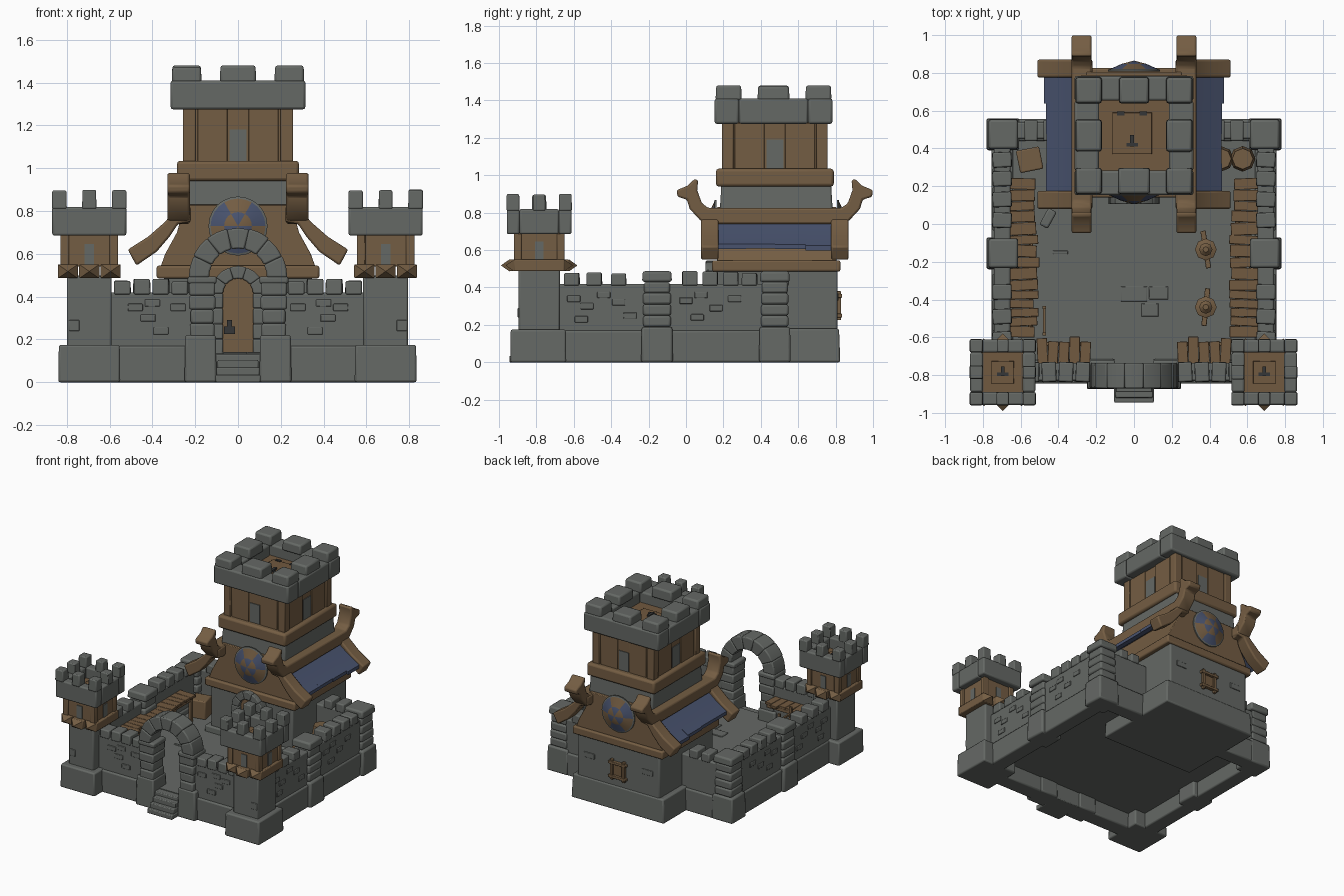
import bpy, bmesh, math, random
from mathutils import Matrix, Vector

if "Cube" in bpy.data.objects:
    bpy.data.objects.remove(bpy.data.objects["Cube"])
random.seed(4)

def material(name, c):
    m = bpy.data.materials.new(name)
    m.diffuse_color = (*c, 1)
    m.use_nodes = True
    m.node_tree.nodes["Principled BSDF"].inputs["Base Color"].default_value = m.diffuse_color
    return m
STONE = material("grey stone", (0.13, 0.14, 0.13))
WOOD = material("brown wood", (0.175, 0.11, 0.056))
PLANK = material("plank wood", (0.165, 0.10, 0.05))
BLUE = material("blue cloth", (0.065, 0.085, 0.155))
IRON = material("dark iron", (0.035, 0.037, 0.038))

def finish(name, bm, mats, bevel=0.01):
    bmesh.ops.recalc_face_normals(bm, faces=bm.faces)
    me = bpy.data.meshes.new(name)
    bm.to_mesh(me)
    bm.free()
    ob = bpy.data.objects.new(name, me)
    bpy.context.collection.objects.link(ob)
    for m in mats:
        me.materials.append(m)
    if bevel:
        mod = ob.modifiers.new("soft edges", 'BEVEL')
        mod.width, mod.segments, mod.limit_method = bevel, 2, 'ANGLE'
    bpy.ops.object.select_all(action='DESELECT')
    ob.select_set(True)
    bpy.context.view_layer.objects.active = ob
    bpy.ops.object.shade_smooth_by_angle(angle=math.radians(35))

def boxes(name, items, mat, bevel=0.01):
    """items: x0, x1, y0, y1, z0, z1, [turn about z, [top scale]]"""
    bm = bmesh.new()
    for it in items:
        x0, x1, y0, y1, z0, z1, turn, top = (*it, *(0, 1)[len(it) - 6:])
        vs = bmesh.ops.create_cube(bm, size=1)['verts']
        for v in vs:
            s = top if v.co.z > 0 else 1
            v.co = Vector((v.co.x * (x1 - x0) * s, v.co.y * (y1 - y0) * s, v.co.z * (z1 - z0)))
        bmesh.ops.transform(bm, verts=vs, matrix=Matrix.Translation(
            ((x0 + x1) / 2, (y0 + y1) / 2, (z0 + z1) / 2)) @ Matrix.Rotation(turn, 4, 'Z'))
    finish(name, bm, [mat], bevel)

def prisms(name, items, mat, axis='y', bevel=0.01):
    """items: outline, start, end; outline is xz (axis y) or yz (axis x)"""
    bm = bmesh.new()
    for pts, a, b in items:
        loops = [[bm.verts.new((p, d, q) if axis == 'y' else (d, p, q)) for p, q in pts] for d in (a, b)]
        n = len(pts)
        bm.faces.new(loops[0])
        bm.faces.new(loops[1][::-1])
        for i in range(n):
            bm.faces.new((loops[0][i], loops[1][i], loops[1][(i + 1) % n], loops[0][(i + 1) % n]))
    finish(name, bm, [mat], bevel)

def lathe(name, spots, rings, mat, sides=8):
    bm = bmesh.new()
    for cx, cy in spots:
        for (r0, z0), (r1, z1) in zip(rings, rings[1:]):
            bmesh.ops.create_cone(bm, cap_ends=True, segments=sides, radius1=r0, radius2=r1, depth=z1 - z0,
                                  matrix=Matrix.Translation((cx, cy, (z0 + z1) / 2)))
    finish(name, bm, [mat], 0)

def mx(items):
    return items + [(-i[1], -i[0], *i[2:6], *([-i[6]] if len(i) > 6 else []), *i[7:]) for i in items]

def flip(outline):
    return [(-p, q) for p, q in outline]

def ring(cx, cy, o, i, z0, z1):
    return [(cx - o, cx + o, cy - o, cy - i, z0, z1), (cx - o, cx + o, cy + i, cy + o, z0, z1),
            (cx - o, cx - i, cy - i, cy + i, z0, z1), (cx + i, cx + o, cy - i, cy + i, z0, z1)]

def battlement(cx, cy, o, w, z0, z1, long):
    out, e = [], o - w / 2
    for i in (-1, 0, 1):
        for j in (-1, 0, 1):
            if i or j:
                a, b = [w / 2 + (0 if k else long / 2 + random.uniform(-.004, .004)) for k in (i, j)]
                x, y, h = cx + i * e, cy + j * e, random.uniform(-.006, .003)
                out.append((x - a, x + a, y - b, y + b, z0, z1 + h, 0, .95))
    return out

def arch(r0, r1, cz, n, y0, y1):
    out = []
    for k in range(n):
        a, b = math.pi * k / n, math.pi * (k + 1) / n
        m, g = (a + b) / 2, random.uniform(-.004, .004)
        out.append(([(r * math.cos(t), cz + r * math.sin(t)) for r, t in
                     ((r0, a), (r1 + g, a), (r1 + g, m), (r1 + g, b), (r0, b), (r0, m))], y0, y1))
    return out

# courtyard floor with loose slabs
boxes("courtyard_floor", [(-.68, .68, -.80, .5, .115, .135)], STONE, 0)
boxes("floor_slabs", [(-.07, .07, -.41, -.33, .13, .142), (.08, .18, -.40, -.33, .13, .142),
                      (.04, .13, -.49, -.42, .13, .142), (-.43, -.35, -.16, -.14, .13, .14)], STONE, .004)
# curtain walls on a thicker footing
boxes("wall_footing", mx([(.64, .755, -.70, .5, 0, .17), (.22, .60, -.845, -.72, 0, .17),
                          (.36, .66, .44, .555, 0, .17)]), STONE)
boxes("curtain_walls", mx([(.655, .742, -.70, .46, .16, .42), (.2, .62, -.83, -.735, .16, .42),
                           (.33, .64, .45, .54, .16, .42)]), STONE)
merlons = []
for y in (-.61, -.49, -.36, .02, .13, .24, .34):
    merlons.append((.647, .75, y - .041, y + .041, .41, .482 + random.uniform(-.008, .008), random.uniform(-.06, .06), .96))
for x in (.27, .36, .45, .54):
    merlons.append((x - .039, x + .039, -.837, -.73, .41, .477 + random.uniform(-.01, .01), random.uniform(-.06, .06), .96))
merlons += [(.51, .58, .44, .55, .41, .475), (.41, .48, .44, .55, .41, .475)]
boxes("wall_merlons", mx(merlons), STONE, .008)
# wall pillars built of stacked blocks
pillars = []
for y in (-.155, .475):
    pillars.append((.605, .782, y - .085, y + .085, 0, .19, 0, .96))
    for k in range(4):
        j = random.uniform(0, .008)
        pillars.append((.628 - j, .757 + j, y - .068 - j, y + .068 + j, .19 + k * .06, .25 + k * .06))
    pillars.append((.612, .772, y - .08, y + .08, .43, .487, 0, .95))
boxes("wall_pillars", mx(pillars), STONE, .012)
# gate
gate = [(.10, .25, -.875, -.71, 0, .22, 0, .95)]
for k in range(4):
    j = random.uniform(0, .01)
    gate.append((.115 - j, .22 + j, -.86 - j, -.73 + j, .21 + k * .065, .275 + k * .065))
gate.append((.10, .235, -.87, -.72, .46, .495))
boxes("gate_pillars", mx(gate), STONE, .01)
prisms("gate_arch", arch(.135, .23, .49, 7, -.87, -.735), STONE, bevel=.008)
boxes("gate_steps", [(-.105, .105, -.945, -.80, 0, .035), (-.10, .10, -.92, -.80, .03, .07),
                     (-.095, .095, -.89, -.78, .065, .105), (-.12, .12, -.85, -.72, 0, .13)], STONE, .006)
# raised bricks on the outer walls
bricks = []
for x, z in ((.28, .35), (.36, .24), (.42, .30), (.48, .35), (.40, .37)):
    bricks.append((x - .035, x + .035, -.837, -.82, z - .017, z + .017))
for y, z in ((-.60, .34), (-.53, .30), (-.56, .23), (-.44, .36), (-.36, .32), (-.30, .25),
             (0, .33), (.08, .36), (.06, .24), (.16, .29), (.26, .34)):
    bricks.append((.73, .748, y - .035, y + .035, z - .017, z + .017))
bricks += [(.74, .79, -.90, -.89, .24, .29), (.20, .29, .80, .816, .33, .37)]
boxes("raised_bricks", mx(bricks), STONE, .004)

# front corner towers
for side, cx in (("left", -.695), ("right", .69)):
    cy = -.785
    boxes(side + "_tower_shaft", [(cx - .145, cx + .145, cy - .155, cy + .145, 0, .175, 0, .98),
                                  (cx - .105, cx + .105, cy - .11, cy + .11, .16, .50)], STONE)
    beams, bm = [], bmesh.new()
    for k in (-.1, 0, .1):
        d = .16 if k == 0 else .135
        beams.append(([(cy - d, .487), (cy + d, .487), (cy + d, .55), (cy - d, .55)], cx + k - .047, cx + k + .047))
        for s in (-1, 1):  # pyramid beam ends
            bmesh.ops.create_cone(bm, segments=4, radius1=.062, radius2=0, depth=.045, cap_ends=True, matrix=
                Matrix.Translation((cx + k, cy + s * (d + .022), .518)) @ Matrix.Rotation(-s * math.pi / 2, 4, 'X')
                @ Matrix.Diagonal((1.03, .72, 1, 1)) @ Matrix.Rotation(math.pi / 4, 4, 'Z'))
    prisms(side + "_tower_beams", beams, WOOD, 'x', .006)
    finish(side + "_tower_beam_tips", bm, [WOOD], 0)
    posts = [(cx + i * .115 - .02, cx + i * .115 + .02, cy + j * .115 - .02, cy + j * .115 + .02, .54, .69)
             for i in (-1, 1) for j in (-1, 1)]
    boxes(side + "_tower_cabin", [(cx - .125, cx + .125, cy - .125, cy + .125, .54, .72)] + posts, WOOD, .005)
    boxes(side + "_tower_slits", [(cx - .022, cx + .022, cy - .13, cy + .13, .55, .645),
                                  (cx - .13, cx + .13, cy - .022, cy + .022, .55, .645)], STONE, 0)
    boxes(side + "_tower_parapet", ring(cx, cy, .173, .105, .685, .82), STONE)
    boxes(side + "_tower_merlons", battlement(cx, cy, .175, .07, .81, .898, 0), STONE, .007)
    boxes(side + "_tower_floor", [(cx - .11, cx + .11, cy - .11, cy + .11, .70, .74),
                                  (cx - .06, cx + .06, cy - .06, cy + .06, .735, .75)], PLANK, .003)
    boxes(side + "_tower_handle", [(cx - .03, cx + .03, cy - .02, cy, .748, .757), (cx - .009, cx + .009, cy - .02, cy + .03, .748, .762)], IRON, 0)

# keep: stone body, sill beam and gable
KY = .475
boxes("keep_body", [(-.39, .39, .14, .825, 0, .18, 0, .98), (-.345, .345, .165, .81, .16, .50)], STONE)
boxes("keep_sill", [(-.38, .38, .14, .825, .485, .545)], WOOD)
gable = [(.365, .53), (.34, .60), (.285, .70), (.25, .83)]
prisms("keep_gable", [(gable + flip(gable)[::-1], .165, .805)], WOOD, bevel=.005)
boxes("keep_neck", [(-.27, .27, .18, .785, .80, .95, 0, .97)], STONE)
boxes("keep_collar", [(-.285, .285, .16, .79, .94, 1.035)], WOOD, .015)
# roof slopes from overlapping cloth panels
panels = []
for k in range(4):
    y, d = .15 + k * .163, random.uniform(-.012, .006)
    o = [(.27, .745 + k * .002), (.27, .77), (.38, .685), (.475 + d, .625 - d * .7), (.475 + d, .60 - d * .7), (.37, .66)]
    panels += [(o, y, y + .17), (flip(o), y, y + .17)]
prisms("roof_panels", panels, BLUE, bevel=0)
# curved rafters
rafter = [(.22, .82), (.30, .80), (.34, .75), (.42, .68), (.515, .62), (.475, .545), (.38, .61), (.32, .68), (.28, .74), (.22, .75)]
prisms("roof_rafters", [(r, a, a + .095) for r in (rafter, flip(rafter)) for a in (.08, .775)], WOOD)
# roof side beams ending in carved beast heads
head = [(.82, .74), (.87, .755), (.93, .82), (.945, .87), (.995, .885), (1.0, .92), (.94, .945),
        (.905, .98), (.885, .975), (.89, .92), (.865, .85), (.83, .825)]
beam = head + [(2 * KY - p, q) for p, q in head[::-1]]
prisms("carved_roof_beams", [(beam, .225, .33), (beam, -.33, -.225)], WOOD, 'x', .012)
# round domed shields with swapped colour sectors in two rings
for name, y, tip in (("front_shield", .162, .105), ("back_shield", .808, .865)):
    bm, n = bmesh.new(), 24
    c = bm.verts.new((0, tip, .73))
    loops = [[bm.verts.new((r * math.cos(2 * math.pi * k / n), y + (tip - y) * t, .73 + r * math.sin(2 * math.pi * k / n)))
              for k in range(n)] for r, t in ((.065, .7), (.128, .2), (.138, .15), (.138, 0))]
    for k in range(n):
        bm.faces.new((c, loops[0][k], loops[0][(k + 1) % n])).material_index = (k // 4 + 1) % 2
        for i in range(3):
            f = bm.faces.new((loops[i][k], loops[i + 1][k], loops[i + 1][(k + 1) % n], loops[i][(k + 1) % n]))
            f.material_index = 2 if i else (k // 4) % 2
    finish(name, bm, [BLUE, WOOD, STONE], 0)
# keep door and its stone surround
door = [(.075 * math.cos(math.pi * k / 8), .415 + .075 * math.sin(math.pi * k / 8)) for k in range(9)]
prisms("keep_door", [(door + [(-.075, .13), (.075, .13)], .135, .18)], WOOD, bevel=.003)
prisms("door_arch", arch(.07, .13, .415, 5, .105, .18), STONE, bevel=.006)
boxes("door_jambs", mx([(.07, .125 + (k % 2) * .012, .105, .18, .13 + k * .072, .2 + k * .072) for k in range(4)]), STONE, .006)
boxes("door_iron", [(-.065, -.015, .124, .136, .225, .26), (-.052, -.028, .122, .136, .25, .29)], IRON, 0)
boxes("door_hinges", [(.05, .075, .128, .14, z, z + .035) for z in (.17, .34)], WOOD, 0)
# rear window
boxes("rear_window_frame", [(-.075, .075, .80, .835, .345, .365), (-.075, .075, .80, .835, .24, .26),
                            (-.062, -.038, .80, .83, .225, .38), (.038, .062, .80, .83, .225, .38)], WOOD, .004)
boxes("rear_window_pane", [(-.04, .04, .80, .815, .255, .35)], PLANK, 0)
# wooden top storey and crown
posts = [(i * .228 - .03, i * .228 + .03, KY + j * .252 - .03, KY + j * .252 + .03, 1.02, 1.29) for i in (-1, 1) for j in (-1, 1)]
boxes("top_storey", [(-.245, .245, .205, .745, 1.02, 1.30)] + posts, WOOD, .006)
boxes("top_storey_panels", [(a, b, .198, .752, 1.03, 1.28) for a, b in ((-.19, -.05), (.05, .19))] +
      [(-.252, .252, a, b, 1.03, 1.28) for a, b in ((.26, .42), (.53, .69))], WOOD, .004)
boxes("top_storey_slits", [(-.04, .04, .2, .75, 1.03, 1.18), (-.25, .25, KY - .045, KY + .045, 1.03, 1.19)], STONE, 0)
boxes("crown_parapet", ring(0, KY - .007, .315, .185, 1.275, 1.41), STONE, .012)
boxes("crown_merlons", battlement(0, KY - .007, .31, .14, 1.40, 1.478, .028), STONE, .012)
boxes("crown_floor", [(-.2, .2, .27, .67, 1.29, 1.33), (-.115, .095, .37, .59, 1.325, 1.343)], PLANK, .003)
boxes("hatch_iron", [(-.04, .02, .41, .43, 1.34, 1.35), (-.022, .0, .41, .47, 1.34, 1.355),
                     (-.09, -.05, .575, .595, 1.34, 1.35), (.03, .07, .575, .595, 1.34, 1.35)], IRON, 0)

# plank walkways along the walls
planks, y = [], -.60
while y < .24:
    w = random.uniform(.045, .07)
    for s in (-1, 1):
        a, b = .52 + random.uniform(-.02, .012), .66
        planks.append((min(s * a, s * b), max(s * a, s * b), y, y + w - .002, .318, .336, random.uniform(-.05, .05)))
    y += w
for x in (.23, .287, .344, .401, .458):
    planks += mx([(x, x + .055, -.74, -.61 + random.uniform(-.015, .015), .318, .336, random.uniform(-.05, .05))])
boxes("walkway_planks", planks, PLANK, .003)
boxes("walkway_posts", mx([(.535, .56, y, y + .025, .12, .32) for y in (-.55, -.25, .0, .2)] +
      [(.535, .555, -.60, .22, .295, .32), (.24, .5, -.645, -.625, .295, .32)]), WOOD, .003)
boxes("ladder", [(-.485, -.465, y, y + .015, .13, .38) for y in (-.59, -.45)] +
      [(-.482, -.468, -.59, -.44, z, z + .014) for z in (.17, .22, .27, .32)], WOOD, 0)
# yard props
lathe("barrels", [(.46, .345), (.575, .345)], [(.055, .13), (.068, .21), (.068, .25), (.055, .33)], WOOD)
boxes("crate", [(-.615, -.49, .28, .40, .13, .27, .2)], WOOD, .008)
boxes("fallen_stone", [(-.48, -.43, -.02, .08, .13, .19, -.5)], STONE)
spots = [(.38, -.135), (.38, -.44)]
lathe("training_dummies", spots, [(.015, .13), (.015, .19), (.05, .2), (.058, .31), (.02, .325), (.035, .34), (.035, .38), (.015, .40)], WOOD)
boxes("dummy_arms", [(x - .014, x + .014, y - .1, y + .1, .275, .30, a) for (x, y), a in zip(spots, (.15, -.1))], WOOD, .004)
